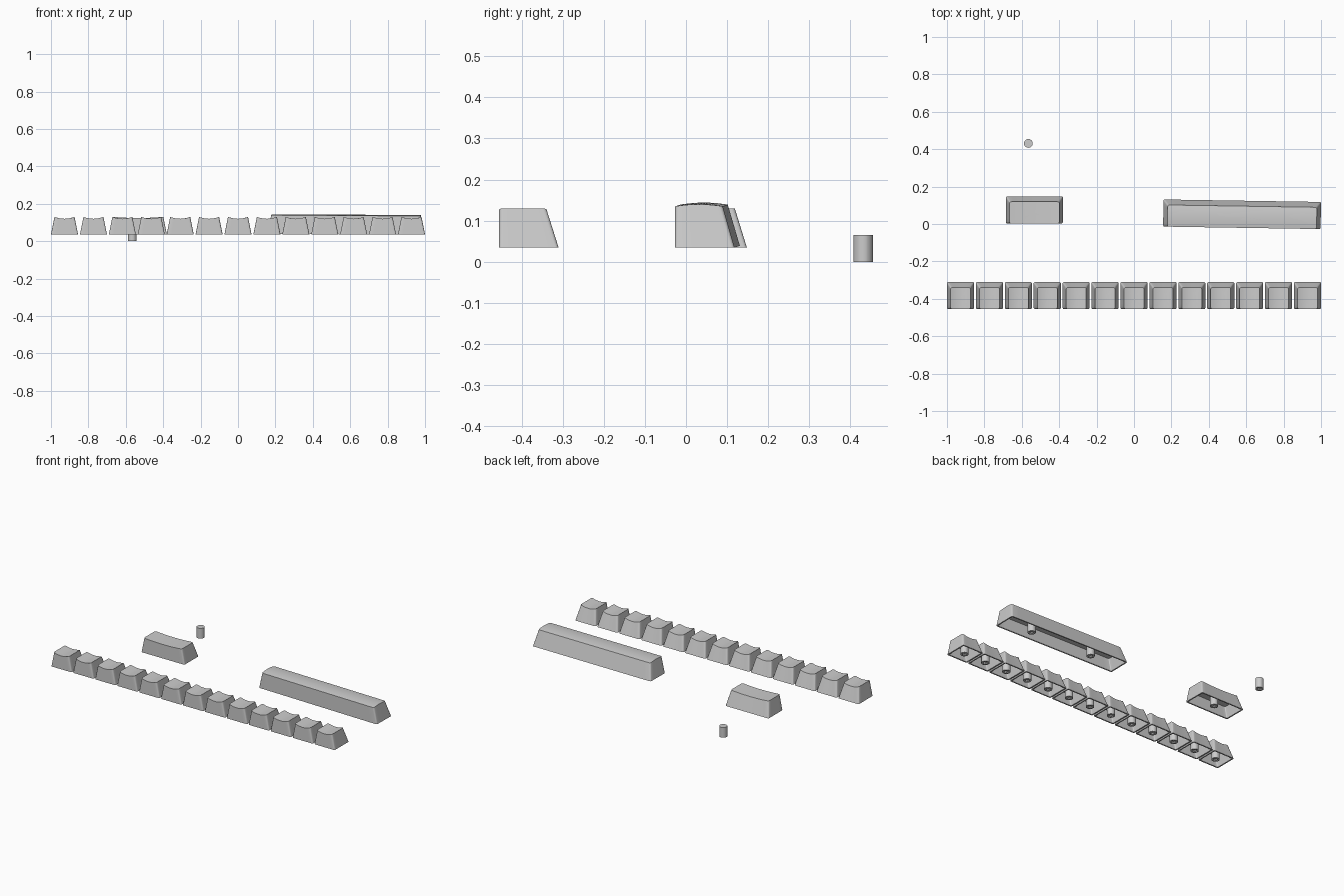
import bpy, bmesh, math

if "Cube" in bpy.data.objects:
    bpy.data.objects.remove(bpy.data.objects["Cube"])

BASE_Z = 0.035   # lower rim of every cap
DEPTH = 0.145    # front-to-back size of every cap
STEM_R = 0.0235


def rounded_rect(x0, x1, y0, y1, r, nx, ny=6, nc=4):
    """Counter-clockwise rounded rectangle with subdivided sides."""
    pts = []
    corners = [(x1 - r, y0 + r, -90), (x1 - r, y1 - r, 0),
               (x0 + r, y1 - r, 90), (x0 + r, y0 + r, 180)]
    for i, (cx, cy, a0) in enumerate(corners):
        for k in range(nc + 1):
            a = math.radians(a0 + 90 * k / nc)
            pts.append((cx + r * math.cos(a), cy + r * math.sin(a)))
        tx, ty, ta = corners[(i + 1) % 4]
        b = math.radians(ta)
        ex, ey = tx + r * math.cos(b), ty + r * math.sin(b)
        sx, sy = pts[-1]
        n = ny if i % 2 == 0 else nx
        pts += [(sx + (ex - sx) * k / n, sy + (ey - sy) * k / n) for k in range(1, n)]
    return pts


def loft(name, loops):
    """Skin a list of equal-length loops, closing both ends."""
    bm = bmesh.new()
    rings = [[bm.verts.new(p) for p in loop] for loop in loops]
    for a, b in zip(rings, rings[1:]):
        for i in range(len(a)):
            j = (i + 1) % len(a)
            bm.faces.new((a[i], a[j], b[j], b[i]))
    bm.faces.new(rings[0])
    bm.faces.new(rings[-1])
    bmesh.ops.recalc_face_normals(bm, faces=bm.faces)
    mesh = bpy.data.meshes.new(name)
    bm.to_mesh(mesh)
    bm.free()
    return mesh


def cap_mesh(name, width, top_z, shape, taper=0.019, nx=8):
    """Hollow cap: vertical front, sloped sides and back, shaped top."""
    w, d, t = width / 2, DEPTH / 2, 0.008
    ceil = top_z - 0.025
    f = (ceil - BASE_Z) / (top_z - BASE_Z)
    bot = rounded_rect(-w, w, -d, d, 0.008, nx)
    tw, back = w - taper, d - 0.029
    top = rounded_rect(-tw, tw, -d, back, 0.010, nx)
    inner_b = rounded_rect(-w + t, w - t, -d + t, d - t, 0.005, nx)
    inner_t = rounded_rect(-w + t + taper * f, w - t - taper * f,
                           -d + t, d - t - 0.029 * f, 0.005, nx)
    cy, hy = (back - d) / 2, (back + d) / 2

    def at(pts, z):
        return [(x, y, z) for x, y in pts]

    loops = [at(inner_t, ceil), at(inner_b, BASE_Z), at(bot, BASE_Z)]
    for s in (1, 0.8, 0.6, 0.4, 0.2, 0.03):
        ring = [(x * s, cy + (y - cy) * s) for x, y in top]
        loops.append([(x, y, top_z + shape(x / tw, (y - cy) / hy)) for x, y in ring])
    return loft(name, loops)


def stem_mesh(name, z0, z1, slot):
    """Round post with a cross-shaped socket in its lower end."""
    a, b = 0.005, 0.016
    al = math.atan2(a, b)
    q = [0, al, math.radians(25), math.pi / 4, math.radians(65), math.pi / 2 - al]
    angles = [k * math.pi / 2 + v for k in range(4) for v in q]

    def cross(v):
        c, s = abs(math.cos(v)) + 1e-9, abs(math.sin(v)) + 1e-9
        return max(min(b / c, a / s), min(a / c, b / s))

    def ring(radius, z):
        return [(radius(v) * math.cos(v), radius(v) * math.sin(v), z) for v in angles]

    rnd = lambda v: STEM_R
    return loft(name, [ring(cross, z0 + slot), ring(cross, z0), ring(rnd, z0), ring(rnd, z1)])


def place(name, mesh, loc, rot=(0, 0, 0), parent=None):
    ob = bpy.data.objects.new(name, mesh)
    bpy.context.collection.objects.link(ob)
    ob.location, ob.rotation_euler, ob.parent = loc, rot, parent
    bpy.ops.object.select_all(action='DESELECT')
    ob.select_set(True)
    bpy.context.view_layer.objects.active = ob
    bpy.ops.object.shade_smooth_by_angle(angle=math.radians(30))
    return ob


dish = lambda u, v: -0.010 * (1 - u * u)
shallow_dish = lambda u, v: -0.006 * (1 - u * u)
bulge = lambda u, v: 0.005 * (1 - v * v)

key = cap_mesh("key_cap", 0.145, 0.13, dish)
key_stem = stem_mesh("key_stem", BASE_Z, 0.106, 0.04)

# Row of thirteen single keys
for i in range(13):
    cap = place(f"key_cap_{i + 1:02d}", key, (-0.9275 + i * 1.855 / 12, -0.3825, 0))
    place(f"key_stem_{i + 1:02d}", key_stem, (0, -0.005, 0), parent=cap)

# Wide key
wide = place("wide_key_cap", cap_mesh("wide_key_cap", 0.305, 0.13, shallow_dish, nx=14),
             (-0.5325, 0.0755, 0))
place("wide_key_stem", key_stem, (0, -0.005, 0), parent=wide)

# Long bar key with a crowned top, lying slightly askew
bar = place("space_bar_cap", cap_mesh("space_bar_cap", 0.842, 0.135, bulge, taper=0.022, nx=20),
            (0.5775, 0.052, 0.002), (0, math.radians(0.3), math.radians(-0.9)))
bar_stem = stem_mesh("space_bar_stem", BASE_Z, 0.111, 0.04)
for side, x in (("left", -0.215), ("right", 0.215)):
    place(f"space_bar_stem_{side}", bar_stem, (x, -0.005, 0), parent=bar)

# Loose stem standing behind the keys
place("loose_stem", stem_mesh("loose_stem", 0, 0.065, 0.04), (-0.565, 0.431, 0))
